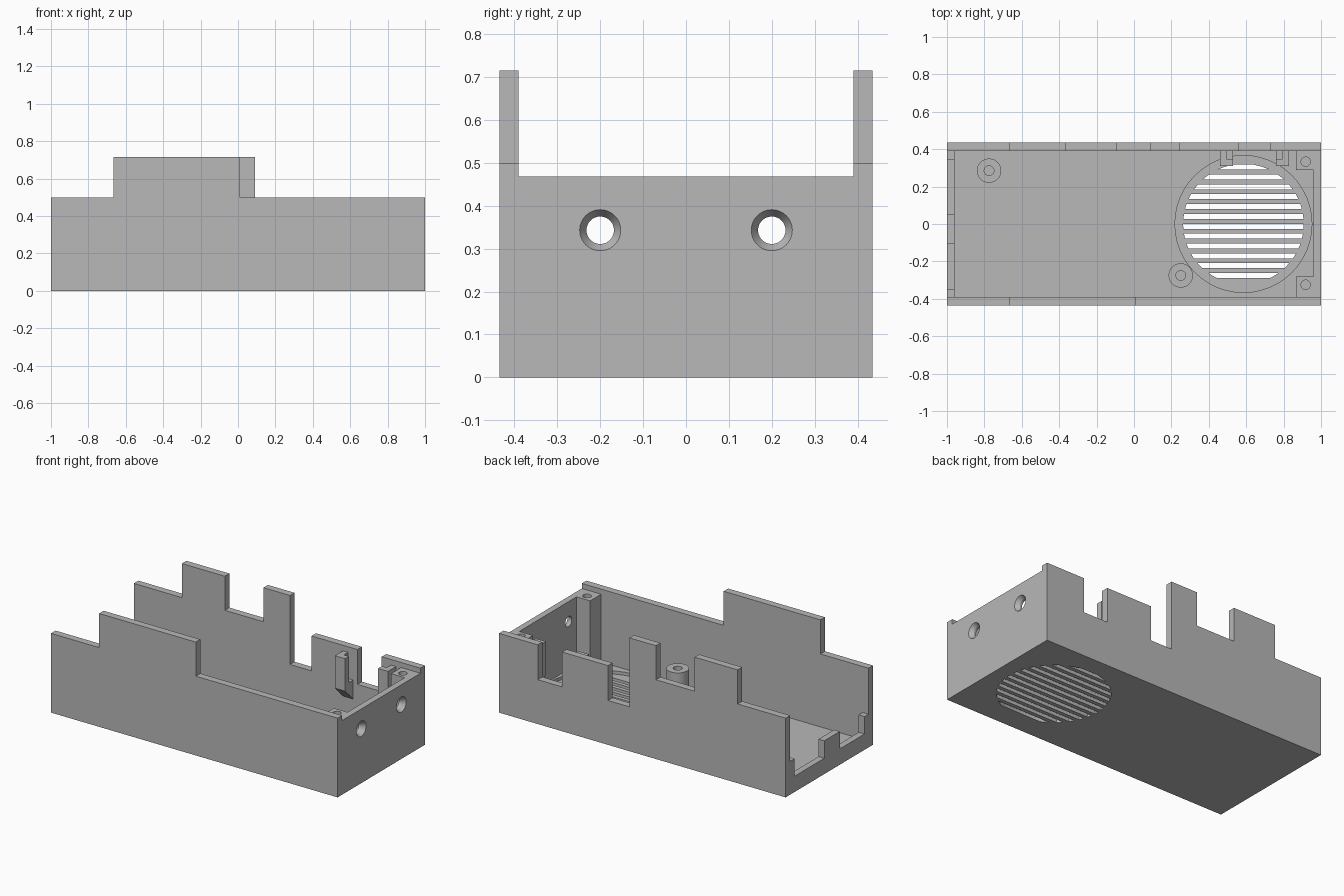
import bpy, bmesh, math
from mathutils import Matrix, Vector

if "Cube" in bpy.data.objects:
    bpy.data.objects.remove(bpy.data.objects["Cube"], do_unlink=True)

grey = bpy.data.materials.new("plain grey")
grey.use_nodes = True
grey.diffuse_color = (0.48, 0.48, 0.48, 1)
grey.node_tree.nodes["Principled BSDF"].inputs["Base Color"].default_value = grey.diffuse_color


def finish(name, bm):
    bmesh.ops.recalc_face_normals(bm, faces=bm.faces)
    mesh = bpy.data.meshes.new(name)
    bm.to_mesh(mesh)
    bm.free()
    mesh.materials.append(grey)
    ob = bpy.data.objects.new(name, mesh)
    bpy.context.collection.objects.link(ob)
    return ob


def prisms(name, outlines, offset):
    """Extrude flat outlines of 3D points along one offset."""
    bm = bmesh.new()
    for points in outlines:
        face = bm.faces.new([bm.verts.new(p) for p in points])
        new = bmesh.ops.extrude_face_region(bm, geom=[face])["geom"]
        verts = [g for g in new if isinstance(g, bmesh.types.BMVert)]
        bmesh.ops.translate(bm, verts=verts, vec=offset)
    return finish(name, bm)


def box(name, x, y, z):
    base = [(x[0], y[0], z[0]), (x[1], y[0], z[0]), (x[1], y[1], z[0]), (x[0], y[1], z[0])]
    return prisms(name, [base], (0, 0, z[1] - z[0]))


def cylinder(name, start, end, r1, r2=None):
    a, b = Vector(start), Vector(end)
    turn = (b - a).to_track_quat('Z', 'Y').to_matrix().to_4x4()
    bm = bmesh.new()
    bmesh.ops.create_cone(bm, cap_ends=True, segments=48, radius1=r1,
                          radius2=r1 if r2 is None else r2, depth=(b - a).length,
                          matrix=Matrix.Translation((a + b) / 2) @ turn)
    return finish(name, bm)


def combine(target, tool, operation='DIFFERENCE'):
    mod = target.modifiers.new("combine", 'BOOLEAN')
    mod.operation = operation
    mod.solver = 'EXACT'
    mod.object = tool
    bpy.context.view_layer.objects.active = target
    bpy.ops.object.modifier_apply(modifier=mod.name)
    bpy.data.objects.remove(tool, do_unlink=True)


# Open tray
TOP, HALF, INNER, FLOOR = 0.715, 0.435, 0.39, 0.04
case = box("case", (-1, 1), (-HALF, HALF), (0, TOP))
combine(case, box("cavity", (-0.96, 0.96), (-INNER, INNER), (FLOOR, 1)))

# Stepped tops of the long walls: x start, x end, height
front_steps = [(-1.1, -0.665, 0.5), (0.01, 1.1, 0.5)]
back_steps = [(-1.1, -0.665, 0.5), (-0.365, -0.095, 0.5), (0.09, 0.24, 0.28),
              (0.24, 0.56, 0.5), (0.56, 0.73, 0.28), (0.73, 1.1, 0.5)]
for steps, y in ((front_steps, (-0.5, -0.3)), (back_steps, (0.3, 0.5))):
    for x0, x1, z in steps:
        # Stay within the long wall, between its inner face and the outside
        side = (-0.5, -INNER) if y[0] < 0 else (INNER, 0.5)
        combine(case, box("wall_step", (x0, x1), side, (z, 1)))

# Lower end walls, with two openings on the right-hand end
combine(case, box("end_step", (0.9, 1.1), (-INNER, INNER), (0.468, 1)))
combine(case, box("end_step", (-1.1, -0.9), (-INNER, INNER), (0.21, 1)))
for y in ((0.05, 0.345), (-0.35, -0.105)):
    combine(case, box("port", (-1.1, -0.9), y, (0.1, 1)))

# Corner screw pillars
for y0, y1, hole_y in ((0.29, 0.41, 0.333), (-0.41, -0.28, -0.325)):
    combine(case, box("pillar", (0.865, 0.98), (y0, y1), (0.02, 0.468)), 'UNION')
    combine(case, cylinder("pillar_hole", (0.918, hole_y, 0.25), (0.918, hole_y, 0.6), 0.025))

# Countersunk holes through the end wall
for y in (-0.2, 0.2):
    combine(case, cylinder("bore", (0.9, y, 0.343), (1.1, y, 0.343), 0.032))
    combine(case, cylinder("countersink", (0.975, y, 0.343), (1.005, y, 0.343), 0.032, 0.051))

# Slotted clips beside the wide notch
for x0, x1, g0, g1 in ((0.46, 0.53, 0.495, 0.54), (0.76, 0.83, 0.75, 0.795)):
    side = [(x0, 0.31, 0.26), (x0, 0.41, 0.16), (x0, 0.41, 0.465), (x0, 0.31, 0.465)]
    combine(case, prisms("clip", [side], (x1 - x0, 0, 0)), 'UNION')
    combine(case, box("clip_groove", (g0, g1), (0.348, INNER), (0.3, 0.6)))

# Round vent: shallow recess and slots clipped to a circle
VENT_X, VENT_R = 0.585, 0.322
combine(case, cylinder("vent_recess", (VENT_X, 0, 0.02), (VENT_X, 0, 0.1), 0.366))
slots = []
for i in range(12):
    mid = 0.304 - i * 0.0527
    rows = [mid - 0.0135, mid, mid + 0.0135]
    width = [math.sqrt(max(VENT_R ** 2 - y * y, 0.0001)) for y in rows]
    right = [(VENT_X + w, y, -0.1) for y, w in zip(rows, width)]
    left = [(VENT_X - w, y, -0.1) for y, w in zip(rows, width)]
    slots.append(right + left[::-1])
combine(case, prisms("vent_slots", slots, (0, 0, 0.16)))

# Board standoffs
parts = [case]
for name, x, y in (("back_standoff", -0.775, 0.285), ("front_standoff", 0.25, -0.275)):
    post = cylinder(name, (x, y, FLOOR), (x, y, 0.21), 0.065)
    combine(post, cylinder("standoff_hole", (x, y, 0.06), (x, y, 0.3), 0.026))
    parts.append(post)

# Merge flat faces and keep hard edges
for ob in parts:
    bm = bmesh.new()
    bm.from_mesh(ob.data)
    bmesh.ops.remove_doubles(bm, verts=bm.verts, dist=0.0001)
    bmesh.ops.dissolve_limit(bm, angle_limit=0.01, verts=bm.verts, edges=bm.edges)
    bm.to_mesh(ob.data)
    bm.free()
    bpy.ops.object.select_all(action='DESELECT')
    ob.select_set(True)
    bpy.context.view_layer.objects.active = ob
    bpy.ops.object.shade_smooth_by_angle(angle=math.radians(30))
